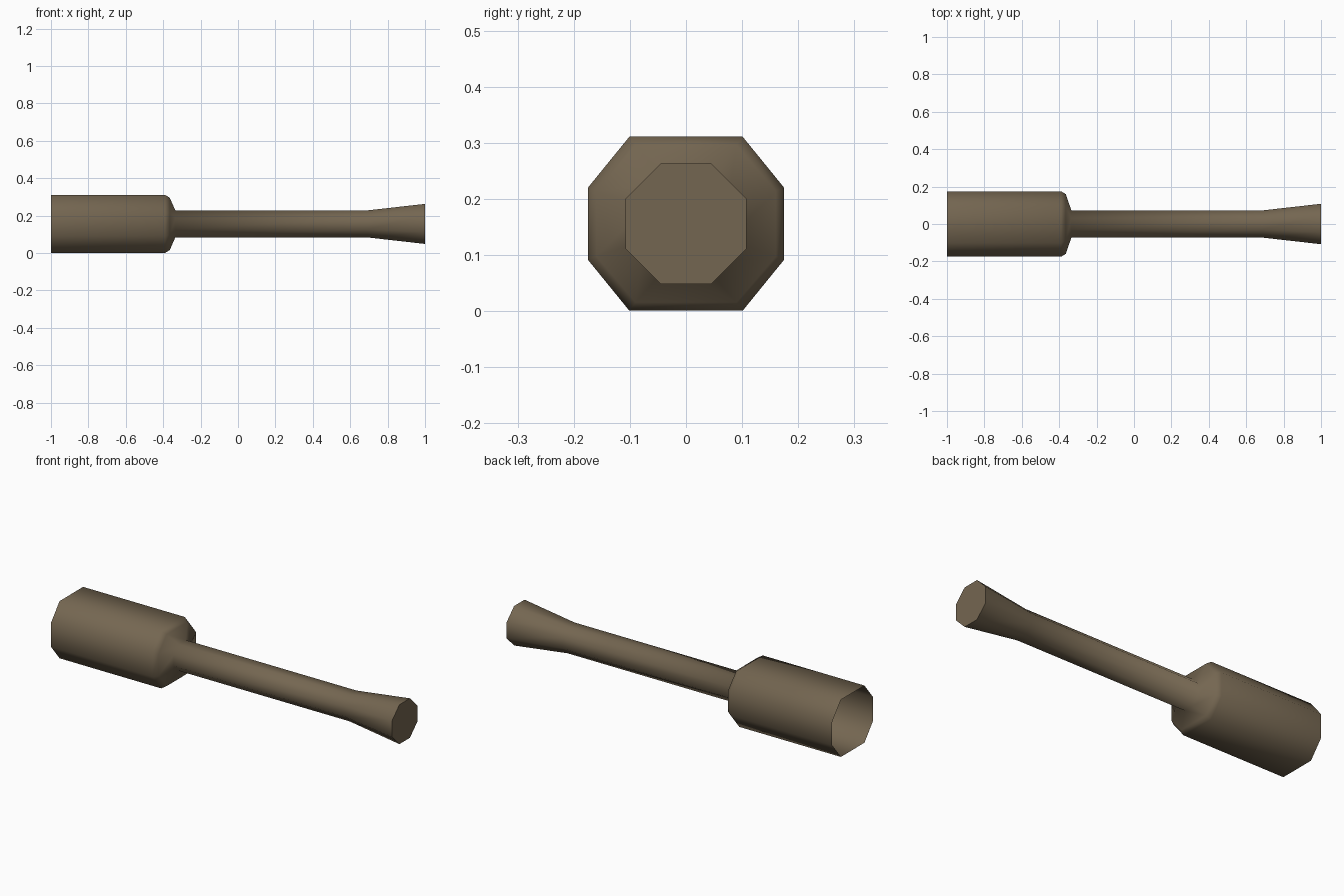
import bpy, bmesh

if "Cube" in bpy.data.objects:
    bpy.data.objects.remove(bpy.data.objects["Cube"])

mat = bpy.data.materials.new("brown_wood")
mat.diffuse_color = (0.175, 0.133, 0.082, 1)
mat.use_nodes = True
mat.node_tree.nodes["Principled BSDF"].inputs["Base Color"].default_value = mat.diffuse_color

CZ = 0.156  # height of the long axis


def octagon(bm, x, hy, hz, fy, fz):
    """Ring of 8 verts: half extents hy, hz; half flat lengths fy, fz."""
    pts = [(fy, hz), (hy, fz), (hy, -fz), (fy, -hz),
           (-fy, -hz), (-hy, -fz), (-hy, fz), (-fy, hz)]
    return [bm.verts.new((x, y, CZ + z)) for y, z in pts]


# Sections along x: hollow head, rounded shoulder, slim handle, flared end
sections = [
    (-1.00, 0.175, 0.155, 0.101, 0.064),
    (-0.39, 0.175, 0.155, 0.101, 0.064),
    (-0.365, 0.160, 0.140, 0.090, 0.058),
    (-0.335, 0.073, 0.072, 0.030, 0.029),
    (0.69, 0.073, 0.072, 0.030, 0.029),
    (1.00, 0.108, 0.107, 0.045, 0.044),
]

bm = bmesh.new()
rings = [octagon(bm, *s) for s in sections]
for a, b in zip(rings, rings[1:]):
    for i in range(8):
        j = (i + 1) % 8
        f = bm.faces.new((a[i], a[j], b[j], b[i]))
        f.smooth = True

# Flat cap on the handle end; the head end stays open
bm.faces.new(rings[-1])
bmesh.ops.recalc_face_normals(bm, faces=bm.faces)
for e in bm.edges:
    if len(e.link_faces) == 2 and e.link_faces[0].smooth != e.link_faces[1].smooth:
        e.smooth = False

me = bpy.data.meshes.new("mallet")
bm.to_mesh(me)
bm.free()
me.materials.append(mat)
ob = bpy.data.objects.new("mallet", me)
bpy.context.collection.objects.link(ob)
